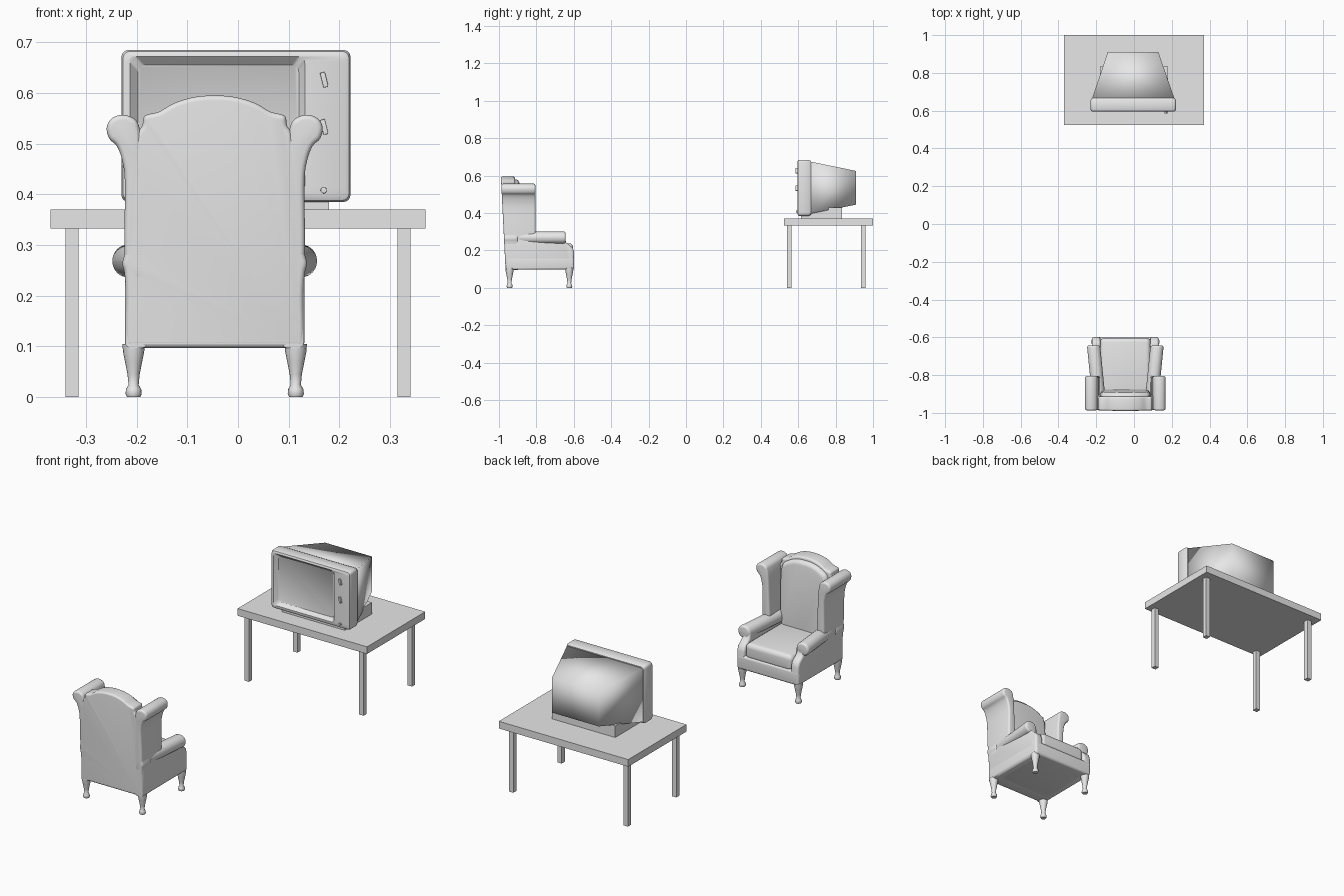
import bpy, bmesh, math
from mathutils import Vector

cube = bpy.data.objects.get("Cube")
if cube:
    bpy.data.objects.remove(cube, do_unlink=True)

GREY = bpy.data.materials.new("plain grey")
GREY.use_nodes = True
GREY.diffuse_color = (0.8, 0.8, 0.8, 1)
GREY.node_tree.nodes["Principled BSDF"].inputs["Base Color"].default_value = (0.8, 0.8, 0.8, 1)
CHAIR_X = -0.046


def loft(name, rings, angle=40, warp=None, x=0, mirror=False):
    """Skin a list of equal-length point rings and cap both ends."""
    bm = bmesh.new()
    loops = [[bm.verts.new(p) for p in ring] for ring in rings]
    n = len(loops[0])
    for a, b in zip(loops, loops[1:]):
        for i in range(n):
            j = (i + 1) % n
            bm.faces.new((a[i], a[j], b[j], b[i]))
    bm.faces.new(loops[0])
    bm.faces.new(loops[-1])
    if warp:
        for v in bm.verts:
            warp(v.co)
    bmesh.ops.recalc_face_normals(bm, faces=bm.faces)
    mesh = bpy.data.meshes.new(name)
    bm.to_mesh(mesh)
    bm.free()
    mesh.materials.append(GREY)
    obj = bpy.data.objects.new(name, mesh)
    bpy.context.collection.objects.link(obj)
    obj.location.x = x
    bpy.ops.object.select_all(action='DESELECT')
    obj.select_set(True)
    bpy.context.view_layer.objects.active = obj
    if angle:
        bpy.ops.object.shade_smooth_by_angle(angle=math.radians(angle))
    if mirror:
        obj.modifiers.new("mirror", 'MIRROR').use_mirror_merge = False
    return obj


def curve(points, steps=4):
    """Closed smooth curve through the points."""
    pts, n, out = [Vector(p) for p in points], len(points), []
    for i in range(n):
        a, b, c, d = (pts[(i + k - 1) % n] for k in range(4))
        for s in range(steps):
            t = s / steps
            out.append(b + (c - a) * t / 2 + (2*a - 5*b + 4*c - d) * t*t / 2
                       + (3*b - a - 3*c + d) * t**3 / 2)
    return out


def shrink(profile, d):
    """Offset a closed profile inwards."""
    n = len(profile)
    pts = [Vector(p) for p in profile]
    area = sum(pts[i - 1].cross(pts[i]) for i in range(n))
    out = []
    for i in range(n):
        t = (pts[(i + 1) % n] - pts[i - 1]).normalized()
        out.append(pts[i] + Vector((-t.y, t.x)) * math.copysign(d, area))
    return out


def prism(name, profile, a, b, r, axis='Y', **kw):
    """Extrude a profile from a to b along an axis with rounded ends."""
    arc = [(r * (1 - math.cos(k)), r * (1 - math.sin(k))) for k in
           (i * math.pi / 8 for i in range(5))]
    stations = [(a + e, d) for e, d in arc] + [(b - e, d) for e, d in reversed(arc)]
    place = {'X': lambda p, s: (s, p.x, p.y), 'Y': lambda p, s: (p.x, s, p.y)}[axis]
    return loft(name, [[place(p, s) for p in shrink(profile, d)] for s, d in stations], **kw)


def rounded(x0, x1, z0, z1, r, steps=4):
    """Rounded rectangle profile."""
    out = []
    for k, (cx, cz) in enumerate([(x1-r, z1-r), (x0+r, z1-r), (x0+r, z0+r), (x1-r, z0+r)]):
        for i in range(steps + 1):
            t = (k + i / steps) * math.pi / 2
            out.append(Vector((cx + r * math.cos(t), cz + r * math.sin(t))))
    return out


def box(name, x0, x1, y0, y1, z0, z1):
    ring = [(x0, y0), (x1, y0), (x1, y1), (x0, y1)]
    return loft(name, [[(x, y, z) for x, y in ring] for z in (z0, z1)], angle=0)


def turned(name, cx, cy, radii, **kw):
    """Round part about a vertical axis from (height, radius) pairs."""
    ring = [(math.cos(i * math.pi / 8), math.sin(i * math.pi / 8)) for i in range(16)]
    return loft(name, [[(cx + r * c, cy + r * s, z) for c, s in ring] for z, r in radii], **kw)


# Table
box("table_top", -0.37, 0.37, 0.525, 1.0, 0.333, 0.37)
for side, x in (("right", -0.34), ("left", 0.315)):
    for end, y in (("front", 0.54), ("back", 0.935)):
        box(f"table_leg_{end}_{side}", x, x + 0.025, y, y + 0.025, 0, 0.333)

# Television: foot, tapering back, front frame with recessed screen
box("television_foot", -0.18, 0.18, 0.615, 0.835, 0.37, 0.43)
loft("television_back", [[(x0, y, z0), (x1, y, z0), (x1, y, z1), (x0, y, z1)] for
                         y, x0, x1, z0, z1 in ((0.655, -0.225, 0.217, 0.395, 0.677),
                                               (0.91, -0.139, 0.129, 0.445, 0.625))], angle=180)
front = [(0.668, 0.006, None), (0.655, 0, None), (0.607, 0, None), (0.599, 0.003, None),
         (0.595, 0.011, None), (0.595, 0, (-0.213, 0.132, 0.404, 0.672)),
         (0.612, 0, (-0.197, 0.12, 0.42, 0.655))]
rings = []
for y, d, rect in front:
    prof = rounded(*(rect or (-0.23 + d, 0.222 - d, 0.385 + d, 0.685 - d)), 0.014)
    rings.append([(p.x, y, p.y) for p in prof])
loft("television_front_and_screen", rings)

# Knobs: two tilted bars and a round button
for name, z in (("upper_knob", 0.626), ("lower_knob", 0.533)):
    knob = prism(name, rounded(-0.005, 0.005, -0.015, 0.015, 0.002), -0.01, 0.01, 0.001)
    knob.location = (0.17, 0.595, z)
    knob.rotation_euler.y = math.radians(-14)
prism("power_button", rounded(0.163, 0.175, 0.402, 0.414, 0.0055), 0.588, 0.6, 0.001)


# Armchair
def lean(co):
    if co.y < -0.85:
        co.y -= 0.05 * (co.z - 0.1)


def splay(co):
    co.x += 0.1 * (co.y + 0.645)


def mirrored(half):
    return half + [(-x, z) for x, z in reversed(half) if x]


chair = dict(x=CHAIR_X)
pair = dict(x=CHAIR_X, mirror=True)

prism("seat_base", rounded(-0.177, 0.177, 0.097, 0.17, 0.014), -0.965, -0.598, 0.012, **chair)
prism("seat_cushion", rounded(-0.134, 0.134, 0.155, 0.238, 0.025), -0.92, -0.603, 0.022, **chair)

outline = [(0, 0.097), (0.12, 0.097), (0.166, 0.098), (0.176, 0.112), (0.175, 0.2), (0.178, 0.245),
           (0.182, 0.265), (0.175, 0.3), (0.168, 0.42), (0.156, 0.51), (0.143, 0.535), (0.138, 0.555),
           (0.11, 0.563), (0.08, 0.58), (0.04, 0.592), (0, 0.595)]
prism("chair_back", curve(mirrored(outline)), -0.965, -0.89, 0.01, warp=lean, **chair)
pad = [(0, 0.2), (0.09, 0.2), (0.122, 0.24), (0.134, 0.4), (0.13, 0.52), (0.1, 0.555),
       (0.05, 0.576), (0, 0.58)]
prism("back_cushion", curve(mirrored(pad)), -0.92, -0.868, 0.02, warp=lean, **chair)

wing = [(0.135, 0.24), (0.172, 0.24), (0.178, 0.3), (0.177, 0.42), (0.182, 0.465), (0.193, 0.495),
        (0.208, 0.51), (0.213, 0.532), (0.203, 0.55), (0.18, 0.557), (0.157, 0.548), (0.148, 0.53),
        (0.142, 0.49), (0.138, 0.4)]
prism("wings", curve(wing), -0.965, -0.805, 0.01, warp=lean, **pair)

side = [(-0.965, 0.097), (-0.61, 0.097), (-0.6, 0.105), (-0.598, 0.19), (-0.606, 0.215),
        (-0.625, 0.23), (-0.642, 0.245), (-0.648, 0.275), (-0.965, 0.275)]
prism("arm_panels", [Vector(p) for p in side], 0.132, 0.177, 0.012, axis='X', **pair)
prism("arm_rolls", rounded(0.133, 0.203, 0.236, 0.301, 0.032, 6), -0.93, -0.643, 0.012,
      warp=splay, **pair)

for end, y in (("front", -0.624), ("back", -0.943)):
    turned(f"chair_legs_{end}", 0.16, y, [(0, 0.013), (0.006, 0.016), (0.016, 0.015), (0.024, 0.01),
           (0.045, 0.012), (0.07, 0.017), (0.09, 0.021), (0.105, 0.022)], **pair)
